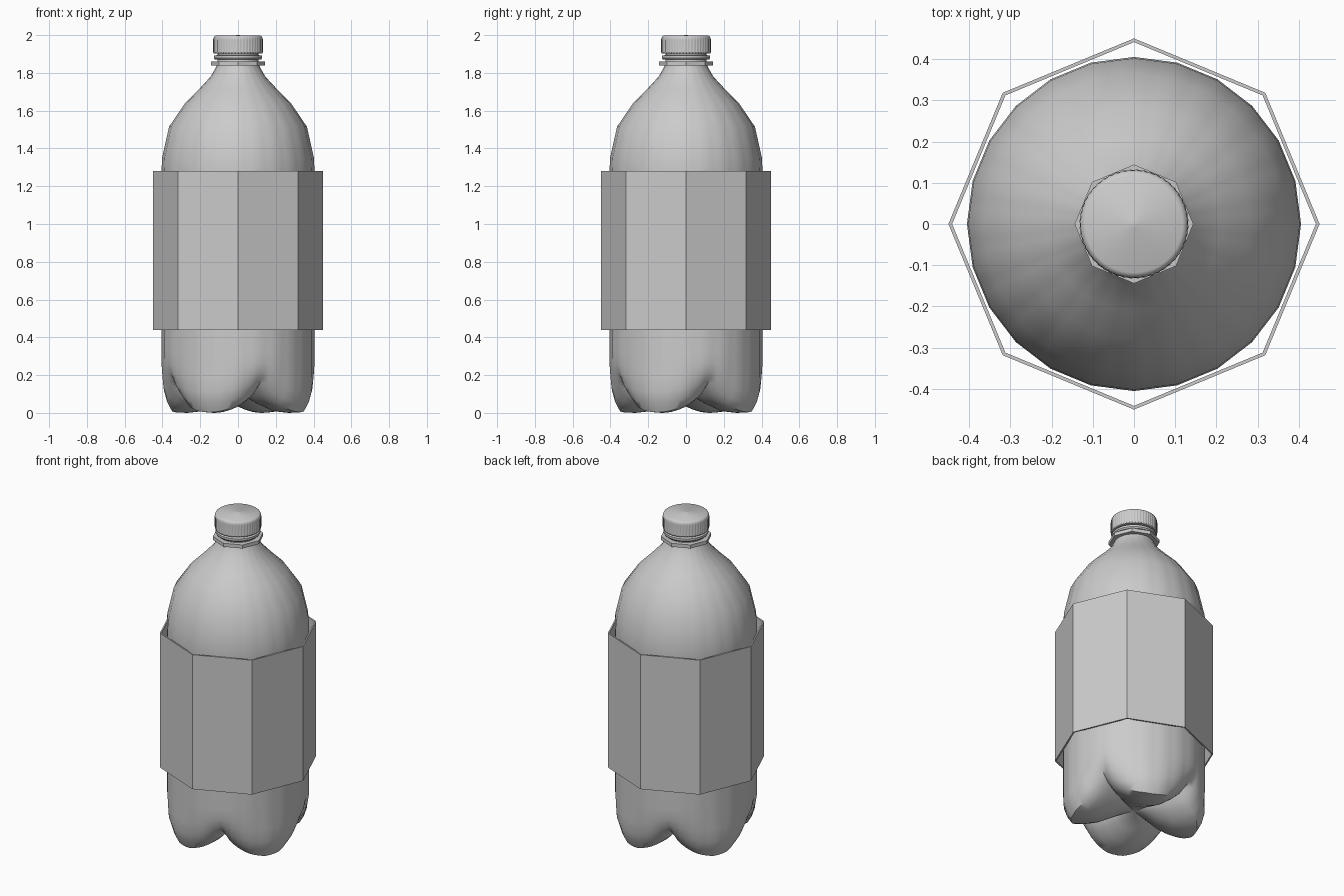
import bpy, bmesh
from math import sin, cos, radians, pi

if "Cube" in bpy.data.objects:
    bpy.data.objects.remove(bpy.data.objects["Cube"])


def make_object(name, verts, faces, smooth=None):
    me = bpy.data.meshes.new(name)
    me.from_pydata(verts, [], faces)
    bm = bmesh.new()
    bm.from_mesh(me)
    bmesh.ops.remove_doubles(bm, verts=bm.verts, dist=1e-5)
    bmesh.ops.recalc_face_normals(bm, faces=bm.faces)
    bm.to_mesh(me)
    bm.free()
    ob = bpy.data.objects.new(name, me)
    bpy.context.collection.objects.link(ob)
    if smooth:
        bpy.ops.object.select_all(action='DESELECT')
        ob.select_set(True)
        bpy.context.view_layer.objects.active = ob
        bpy.ops.object.shade_smooth_by_angle(angle=radians(smooth))
    return ob


def revolve(name, rows, n, point, smooth=None, closed=False):
    """Sweep profile rows around z; point(row, angle) gives (radius, z)."""
    verts, faces = [], []
    for row in rows:
        for i in range(n):
            a = 2 * pi * i / n
            r, z = point(row, a)
            verts.append((r * cos(a), r * sin(a), z))
    m = len(rows)
    for j in range(m if closed else m - 1):
        k = (j + 1) % m
        for i in range(n):
            i2 = (i + 1) % n
            faces.append((j*n + i, j*n + i2, k*n + i2, k*n + i))
    return make_object(name, verts, faces, smooth)


def plain(row, a):
    return row


# Bottle: 24-sided shell, with four feet blending into grooves at the base
foot = [(0, .09), (.06, .08), (.13, .045), (.22, .008), (.30, 0), (.365, .003),
        (.39, .05), (.405, .11), (.405, .19), (.405, .25), (.405, .32)]
groove = [(0, .09), (.06, .092), (.13, .097), (.20, .105), (.25, .115), (.295, .13),
          (.33, .15), (.365, .18), (.39, .215), (.403, .26), (.405, .32)]
upper = [(.405, .44), (.405, .86), (.405, 1.28), (.402, 1.35), (.365, 1.515),
         (.28, 1.64), (.21, 1.71), (.145, 1.78), (.122, 1.82), (.11, 1.845),
         (.108, 1.92)]


def bottle_point(row, a):
    f, g = row
    w = abs(sin(2 * (a + radians(70)))) ** 0.8
    r = g[0] + (f[0] - g[0]) * w
    z = g[1] + (f[1] - g[1]) * w
    facet = cos(pi / 24) / cos(a % (pi / 12) - pi / 24)
    return r * facet, z


rows = list(zip(foot, groove)) + [(p, p) for p in upper]
revolve("bottle", rows, 72, bottle_point, smooth=50)

# Octagonal label sleeve, open at both ends
revolve("label", [(.45, .44), (.45, 1.28), (.441, 1.28), (.441, .44)], 8, plain, closed=True)

# Octagonal neck flange and the tamper band beneath the cap
revolve("neck_flange", [(.105, 1.838), (.144, 1.838), (.144, 1.860), (.105, 1.860)],
        8, plain, closed=True)
revolve("tamper_band", [(.105, 1.870), (.122, 1.870), (.128, 1.878), (.128, 1.891),
                        (.105, 1.895)], 32, plain, smooth=30, closed=True)


# Screw cap with fine vertical ridges and a small centre pip
def cap_point(row, a):
    r, z, ridge = row
    step = round(a / (2 * pi) * 192) % 4
    return r - (ridge if step < 2 else 0), z


cap = [(.105, 1.902, 0), (.128, 1.902, 0), (.131, 1.907, 0), (.132, 1.912, .003),
       (.132, 1.975, .003), (.130, 1.985, 0), (.126, 1.993, 0), (.118, 1.998, 0),
       (.015, 1.998, 0), (.010, 2.0, 0), (0, 2.0, 0)]
revolve("cap", cap, 192, cap_point, smooth=35)
